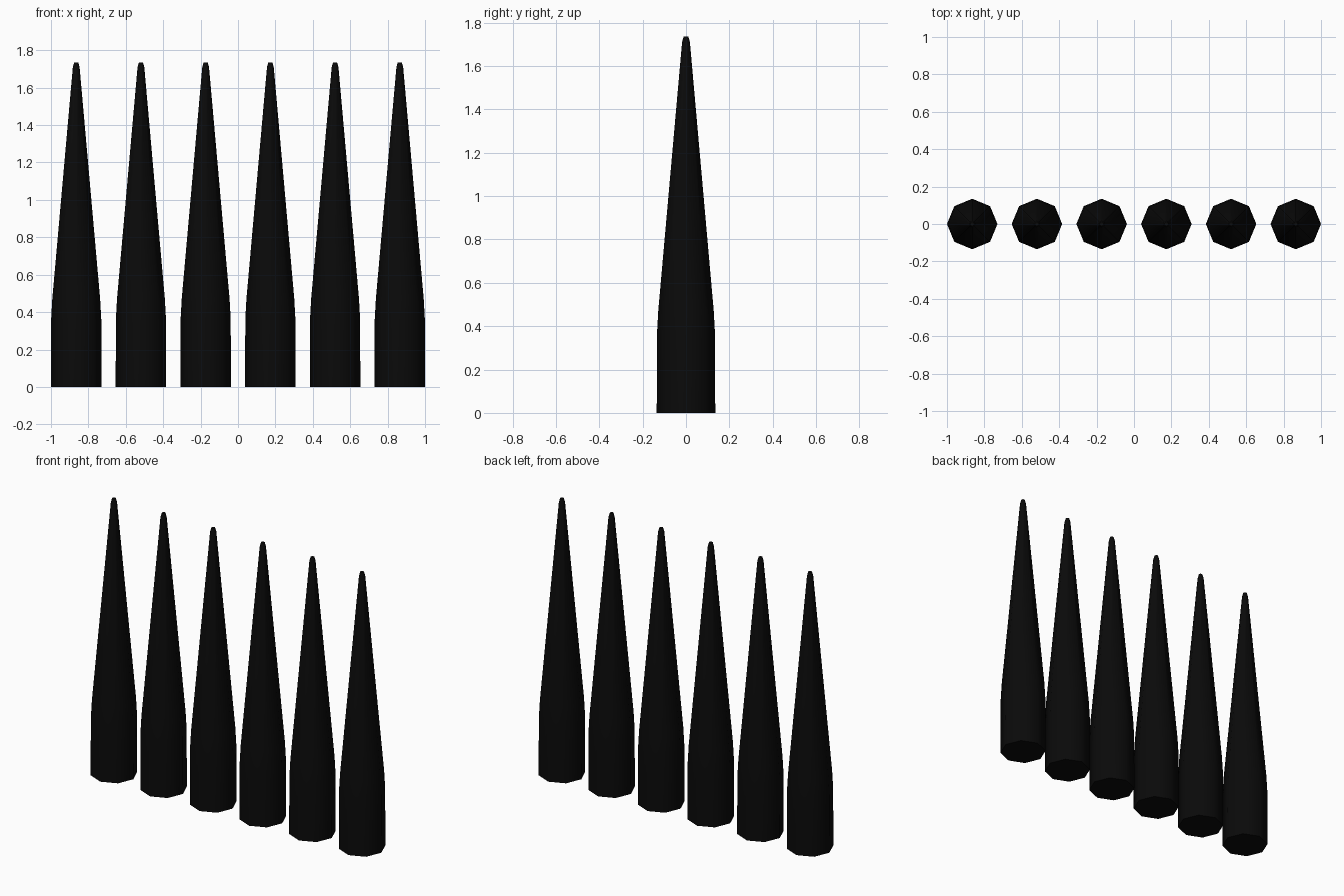
import bpy, bmesh, math

if "Cube" in bpy.data.objects:
    bpy.data.objects.remove(bpy.data.objects["Cube"])

black = bpy.data.materials.new("matte_black")
black.diffuse_color = (0.003, 0.003, 0.003, 1)
black.use_nodes = True
black.node_tree.nodes["Principled BSDF"].inputs["Base Color"].default_value = black.diffuse_color

SIDES = 8
# Radius and height from the base to the rounded tip
PROFILE = [(0.135, 0.0), (0.134, 0.36), (0.128, 0.47), (0.018, 1.71), (0.011, 1.735)]


def make_spike(name, x):
    bm = bmesh.new()
    rings = []
    for radius, z in PROFILE:
        angles = [2 * math.pi * i / SIDES for i in range(SIDES)]
        rings.append([bm.verts.new((radius * math.cos(a), radius * math.sin(a), z))
                      for a in angles])
    # Side walls
    for low, high in zip(rings, rings[1:]):
        for i in range(SIDES):
            j = (i + 1) % SIDES
            bm.faces.new((low[i], low[j], high[j], high[i]))
    # Base and tip caps
    bm.faces.new(rings[0][::-1])
    bm.faces.new(rings[-1])
    mesh = bpy.data.meshes.new(name)
    bm.to_mesh(mesh)
    bm.free()
    mesh.materials.append(black)
    spike = bpy.data.objects.new(name, mesh)
    spike.location.x = x
    bpy.context.collection.objects.link(spike)
    # Smooth sides, sharp base rim
    bpy.ops.object.select_all(action='DESELECT')
    spike.select_set(True)
    bpy.context.view_layer.objects.active = spike
    bpy.ops.object.shade_smooth_by_angle(angle=math.radians(50))


# Row of six evenly spaced spikes
for n in range(6):
    make_spike(f"spike_{n + 1}", -0.865 + n * 0.346)
